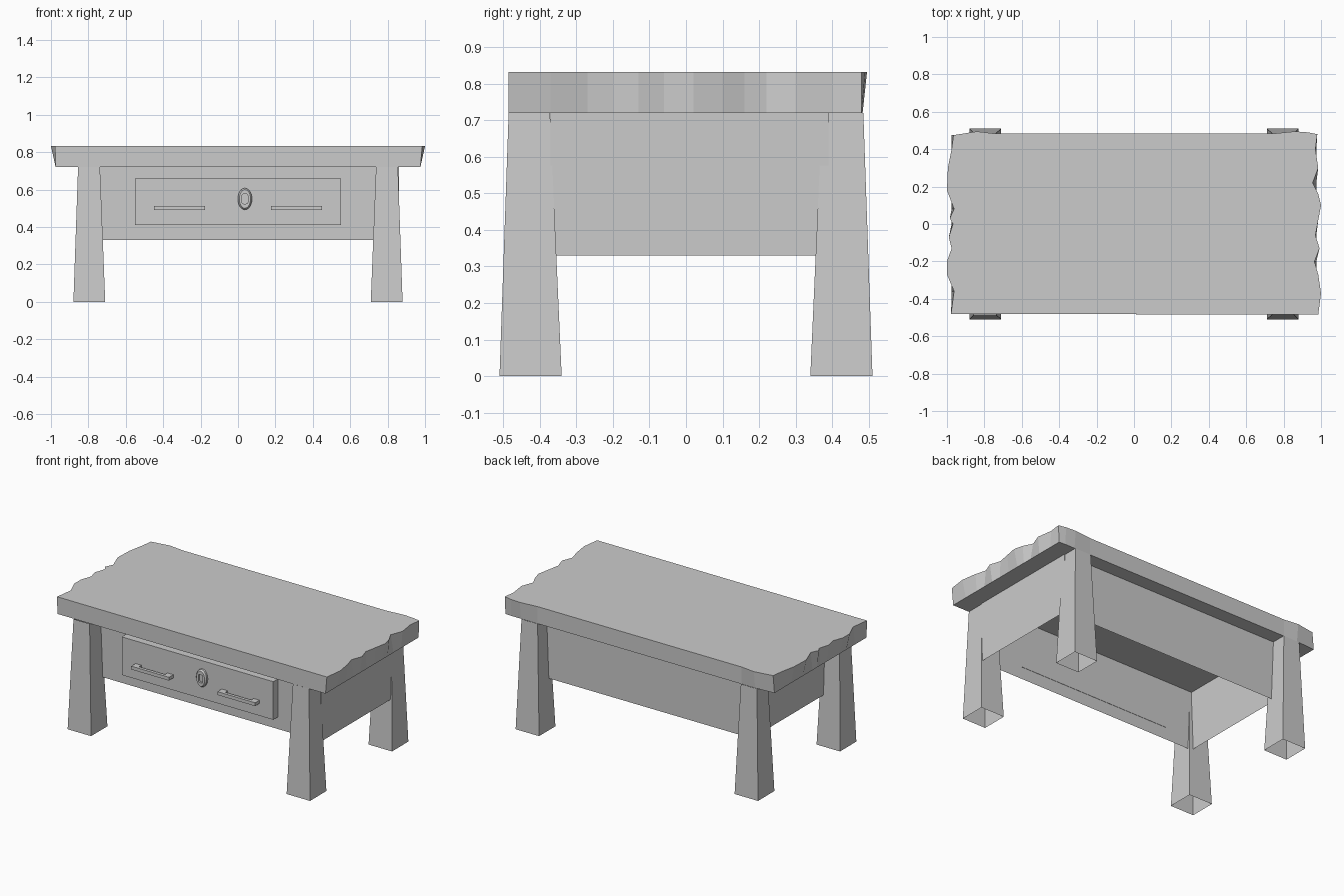
import bpy, bmesh
from math import sin, cos, pi

if "Cube" in bpy.data.objects:
    bpy.data.objects.remove(bpy.data.objects["Cube"])


def make(name, verts, faces):
    me = bpy.data.meshes.new(name)
    bm = bmesh.new()
    vs = [bm.verts.new(v) for v in verts]
    for f in faces:
        bm.faces.new([vs[i] for i in f])
    bmesh.ops.recalc_face_normals(bm, faces=bm.faces)
    bm.to_mesh(me)
    bm.free()
    ob = bpy.data.objects.new(name, me)
    bpy.context.collection.objects.link(ob)
    return ob


def loft(name, rings, cap_start=True, cap_end=True):
    """Skin a list of equal-sized vertex rings."""
    n = len(rings[0])
    faces = [(k * n + i, k * n + (i + 1) % n, (k + 1) * n + (i + 1) % n, (k + 1) * n + i)
             for k in range(len(rings) - 1) for i in range(n)]
    if cap_start:
        faces.append(range(n))
    if cap_end:
        faces.append(range((len(rings) - 1) * n, len(rings) * n))
    return make(name, [v for r in rings for v in r], faces)


def rect(x0, x1, y0, y1, z):
    return [(x0, y0, z), (x1, y0, z), (x1, y1, z), (x0, y1, z)]


def box(name, x0, x1, y0, y1, z0, z1):
    return loft(name, [rect(x0, x1, y0, y1, z0), rect(x0, x1, y0, y1, z1)])


# Table top with rough-hewn ends (outline runs counter-clockwise)
right_end = [(.985, -.485), (1.0, -.37), (.985, -.27), (.965, -.2), (.992, -.13), (.97, -.06),
             (.985, .02), (1.0, .10), (.985, .16), (.955, .22), (.985, .30), (.97, .40), (.98, .48)]
back_edge = [(.93, .49), (.86, .495), (.74, .483), (-.74, .483), (-.84, .495)]
left_end = [(-.965, .475), (-.975, .40), (-.995, .30), (-1.0, .18), (-.962, .08), (-.985, .03),
            (-.968, 0), (-.99, -.07), (-.975, -.13), (-1.0, -.20), (-1.0, -.27), (-.962, -.36),
            (-.978, -.48)]
top = right_end + back_edge + left_end
under = [(max(-.978, min(.978, x)), max(-.485, min(.483, y)), .72) for x, y in top]
# flatten the ends of the underside
under = [((.975 if x > 0 else -.975) if abs(x) > .95 else x, y, z) for x, y, z in under]
loft("table_top", [under, [(x, y, .832) for x, y in top]])

# Tapered hollow legs
for sx, side in ((-1, "left"), (1, "right")):
    for sy, end in ((-1, "front"), (1, "back")):
        loft(f"{end}_{side}_leg",
             [rect(sx * .88, sx * .71, sy * .51, sy * .34, 0),
              rect(sx * .855, sx * .738, sy * .485, sy * .372, .72)], False, False)


# Thin apron panels
def panel(name, a, b):
    make(name, [(*a, .33), (*b, .33), (*b, .72), (*a, .72)], [(0, 1, 2, 3)])


panel("front_panel", (-.75, -.37), (.86, -.37))
panel("back_panel", (-.75, .39), (.86, .39))
panel("left_panel", (-.75, -.37), (-.75, .39))
panel("right_panel", (.86, -.37), (.86, .39))

# Drawer front
box("drawer_front", -.55, .55, -.42, -.368, .41, .66)

# Drawer handles: bracket profile swept over the handle height
for cx, side in ((-.313, "left"), (.313, "right")):
    profile = [(-.137, -.415), (-.137, -.465), (.137, -.465), (.137, -.415),
               (.095, -.415), (.095, -.445), (-.095, -.445), (-.095, -.415)]
    loft(f"{side}_handle", [[(cx + x, y, z) for x, y in profile] for z in (.49, .512)])


# Oval lock plate with a recessed keyhole
def oval(w, h, y, power=1.0):
    ring = []
    for i in range(24):
        c, s = cos(2 * pi * i / 24), sin(2 * pi * i / 24)
        ring.append((.037 + w * (abs(c) ** power) * (1 if c > 0 else -1), y,
                     .55 + h * (abs(s) ** power) * (1 if s > 0 else -1)))
    return ring


lock = loft("lock_plate", [oval(.038, .058, -.418), oval(.038, .058, -.432), oval(.03, .05, -.442),
                           oval(.016, .026, -.442, .4), oval(.016, .026, -.428, .4)])
